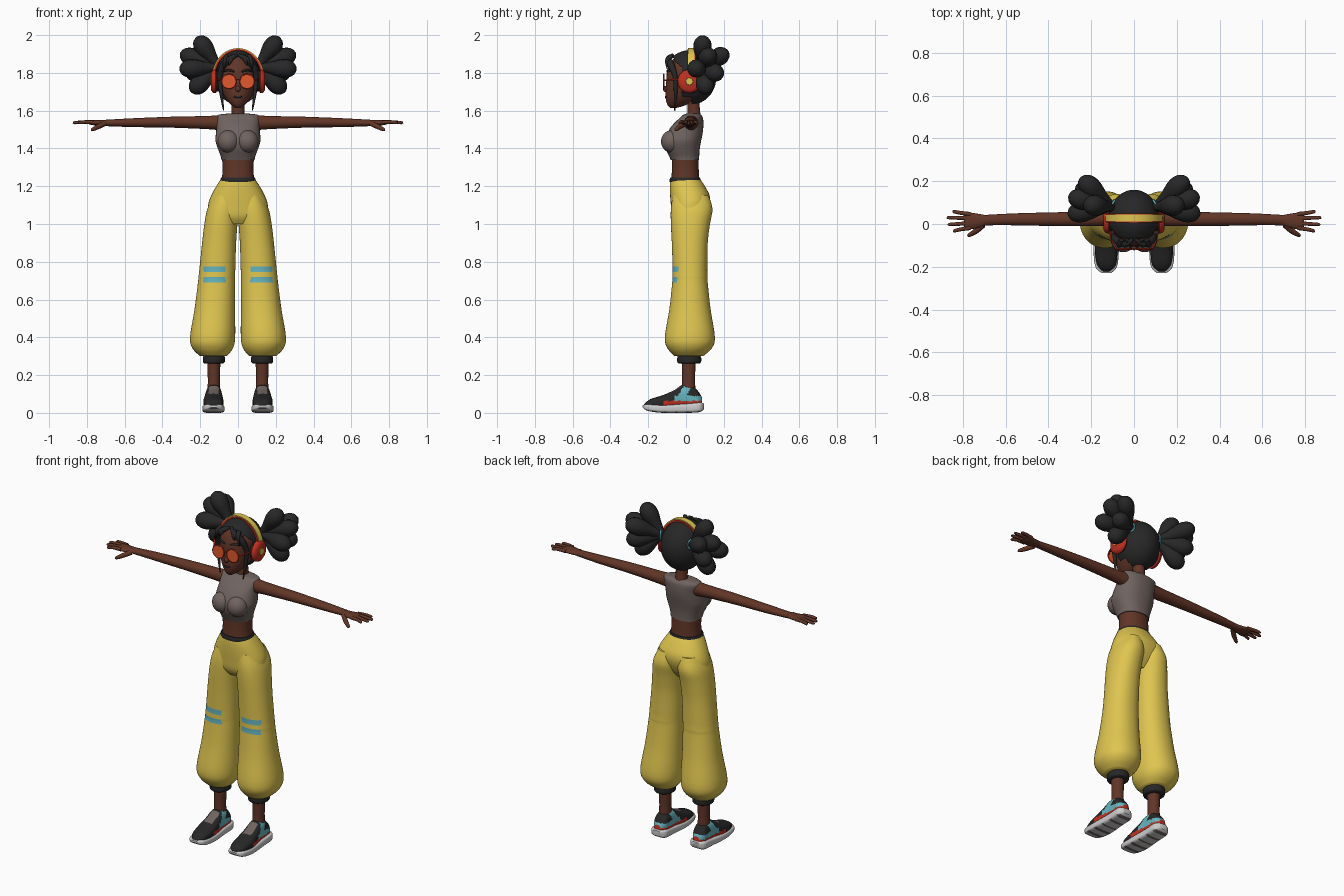
import bpy, bmesh, math
from mathutils import Vector, Matrix

if "Cube" in bpy.data.objects:
    bpy.data.objects.remove(bpy.data.objects["Cube"])


def material(name, r, g, b):
    m = bpy.data.materials.new(name)
    m.use_nodes = True
    m.diffuse_color = (r, g, b, 1)
    bsdf = m.node_tree.nodes["Principled BSDF"]
    bsdf.inputs["Base Color"].default_value = (r, g, b, 1)
    bsdf.inputs["Roughness"].default_value = 0.8
    return m


SKIN = material("brown skin", .12, .036, .02)
BLACK = material("soft black", .02, .02, .021)
YELLOW = material("yellow cloth", .74, .56, .08)
TAUPE = material("taupe cloth", .16, .125, .115)
CYAN = material("cyan", .13, .46, .52)
RED = material("red", .55, .03, .015)
ORANGE = material("orange glass", .75, .1, .025)
WHITE = material("sole white", .6, .6, .6)


def finish(bm, name, mats, mirror=False, rule=None, angle=50):
    """Turn a bmesh into a smooth shaded object, optionally mirrored and multi-coloured."""
    bmesh.ops.recalc_face_normals(bm, faces=bm.faces)
    mats = mats if isinstance(mats, list) else [mats]
    if rule:
        bm.normal_update()
        for f in bm.faces:
            f.material_index = rule(f.calc_center_median(), f.normal)
    me = bpy.data.meshes.new(name)
    bm.to_mesh(me)
    bm.free()
    for m in mats:
        me.materials.append(m)
    me.shade_smooth()
    me.set_sharp_from_angle(angle=math.radians(angle))
    ob = bpy.data.objects.new(name, me)
    bpy.context.collection.objects.link(ob)
    if mirror:
        mod = ob.modifiers.new("both sides", 'MIRROR')
        mod.use_mirror_merge = False
    return ob


def skin(rings):
    """Bridge rings of points and cap the two ends."""
    bm = bmesh.new()
    rows = [[bm.verts.new(p) for p in ring] for ring in rings]
    n = len(rows[0])
    for a, b in zip(rows, rows[1:]):
        for i in range(n):
            j = (i + 1) % n
            bm.faces.new((a[i], a[j], b[j], b[i]))
    bm.faces.new(rows[0])
    bm.faces.new(rows[-1])
    return bm


def spline(keys, steps):
    """Smooth curve through tuples of any size."""
    k = [Vector(p) for p in keys]
    k = [k[0]] + k + [k[-1]]
    out = []
    for a, b, c, d in zip(k, k[1:], k[2:], k[3:]):
        for s in range(steps):
            t = s / steps
            out.append(b + (c - a) * (t / 2) + (a * 2 - b * 5 + c * 4 - d) * (t * t / 2)
                       + (b * 3 - a - c * 3 + d) * (t ** 3 / 2))
    return out + [k[-1]]


def loft(name, keys, mats, axis='z', segs=36, steps=4, power=1, **opts):
    """Rounded sections, each given as (position, low a, high a, low b, high b)."""
    rings = []
    for t, a0, a1, b0, b1 in spline(keys, steps):
        ring = []
        for i in range(segs):
            w = math.tau * i / segs
            c, s = (math.copysign(abs(f(w)) ** power, f(w)) for f in (math.cos, math.sin))
            a = (a0 + a1) / 2 + c * (a1 - a0) / 2
            b = (b0 + b1) / 2 + s * (b1 - b0) / 2
            ring.append({'z': (a, b, t), 'x': (t, a, b), 'y': (a, t, b)}[axis])
        rings.append(ring)
    return finish(skin(rings), name, mats, **opts)


def centred(keys):
    return [(z, -w, w, y0, y1) for z, w, y0, y1 in keys]


def tube(name, keys, mat, segs=14, steps=5, **opts):
    """Round tube through points given as (x, y, z, radius)."""
    pts = spline(keys, steps)
    rings = []
    for i, p in enumerate(pts):
        d = (pts[min(i + 1, len(pts) - 1)] - pts[max(i - 1, 0)]).xyz.normalized()
        ref = Vector((0, 1, 0)) if abs(d.y) < .8 else Vector((1, 0, 0))
        u = d.cross(ref).normalized()
        v = u.cross(d)
        rings.append([p.xyz + (u * math.cos(math.tau * k / segs) + v * math.sin(math.tau * k / segs)) * p.w
                      for k in range(segs)])
    return finish(skin(rings), name, mat, **opts)


def ball(centre, size, u=24, v=16):
    bm = bmesh.new()
    bmesh.ops.create_uvsphere(bm, u_segments=u, v_segments=v, radius=1,
                              matrix=Matrix.Translation(centre) @ Matrix.Diagonal((*size, 1)))
    return bm


def disc(name, centre, axis, profile, mat):
    """Turned shape along an axis, profile given as (offset, radius)."""
    tube(name, [(*(Vector(centre) + Vector(axis) * o), r) for o, r in profile], mat,
         segs=32, steps=1, mirror=True)


def hoop(name, centre, axis, radius, thick, mat):
    turn = Vector(axis).to_track_quat('Z', 'Y')
    rings = []
    for i in range(33):
        w = math.tau * i / 32
        out = Vector((math.cos(w), math.sin(w), 0))
        rings.append([Vector(centre) + turn @ (out * (radius + thick * math.cos(k * math.pi / 4))
                      + Vector((0, 0, thick * math.sin(k * math.pi / 4)))) for k in range(8)])
    finish(skin(rings), name, mat, mirror=True)


# Head, neck and face
loft("head", centred([(1.615, .012, -.085, -.05), (1.63, .035, -.098, 0), (1.66, .062, -.107, .05),
     (1.7, .084, -.108, .09), (1.76, .1, -.104, .12), (1.82, .102, -.098, .13),
     (1.87, .075, -.072, .1), (1.9, .03, -.02, .06)]), SKIN)
tube("neck", [(0, .045, 1.55, .045), (0, .042, 1.59, .034), (0, .035, 1.7, .034)], SKIN)
finish(ball((0, -.108, 1.715), (.014, .015, .016)), "nose", SKIN)
finish(ball((0, -.107, 1.673), (.024, .005, .006)), "lips", BLACK)
tube("eyebrow", [(.02, -.1, 1.806, .004), (.05, -.093, 1.815, .006), (.08, -.07, 1.806, .003)],
     BLACK, mirror=True)

# Round tinted glasses
disc("lens", (.048, -.116, 1.755), (0, -1, 0), [(0, .036), (.004, .036)], ORANGE)
hoop("lens_rim", (.048, -.117, 1.755), (0, 1, 0), .037, .004, RED)
tube("glasses_bridge", [(-.014, -.117, 1.765, .003), (.014, -.117, 1.765, .003)], RED)
tube("glasses_arm", [(.084, -.115, 1.76, .004), (.105, -.07, 1.765, .004), (.115, .02, 1.765, .004)],
     RED, mirror=True)

# Hair cap with an opening for the face
cap = ball((0, .02, 1.775), (.12, .14, .145), 64, 48)
opening = []
for f in cap.faces:
    c = f.calc_center_median()
    if (c.y < -.02 and c.z < 1.885 - 5 * c.x * c.x) or (c.y < .03 and c.z < 1.67):
        opening.append(f)
bmesh.ops.delete(cap, geom=opening, context='FACES')
finish(cap, "hair_cap", BLACK)
tube("hair_fringe", [(.005, -.07, 1.895, .008), (.04, -.093, 1.875, .015), (.078, -.078, 1.84, .018),
     (.096, -.058, 1.78, .013), (.09, -.055, 1.7, .01), (.076, -.06, 1.6, .003)], BLACK, mirror=True)
for x, z in ((.03, 1.84), (.06, 1.82)):
    tube("hair_lock", [(x, -.075, 1.89, .012), (x + .01, -.1, 1.865, .011), (x + .018, -.1, z, .002)],
         BLACK, mirror=True)

# Bunches of hair lobes with ties
root = Vector((.1, .08, 1.83))
for tip in ((.22, .09, 1.99), (.305, .13, 1.905), (.31, .045, 1.82), (.25, .215, 1.91),
            (.25, .11, 1.7), (.27, .18, 1.79)):
    d = Vector(tip) - root
    tube("hair_lobe", [(*(root + d * t), r) for t, r in
         ((0, .018), (.3, .03), (.6, .047), (.8, .046), (.94, .03), (1, .006))], BLACK, mirror=True)
hoop("hair_tie", root + Vector((.008, .008, 0)), (1, .7, .1), .03, .005, CYAN)


# Headphones
def band(name, grow, half, thick, mat):
    rings = []
    for i in range(41):
        w = math.radians(-8 + 196 * i / 40)
        rings.append([(math.cos(w) * (.127 + g), .028 + y, 1.775 + math.sin(w) * (.145 + g))
                      for g, y in ((grow, -half), (grow, half), (grow + thick, half), (grow + thick, -half))])
    finish(skin(rings), name, mat, angle=30)


band("headband", .002, .017, .009, YELLOW)
band("headband_trim", -.004, .021, .01, RED)
disc("ear_cushion", (.1, .018, 1.755), (1, 0, 0), [(0, .05), (.018, .056)], BLACK)
disc("ear_cup", (.115, .018, 1.755), (1, 0, 0), [(0, .058), (.004, .063), (.018, .06), (.028, .045)], RED)
disc("ear_cup_badge", (.142, .018, 1.755), (1, 0, 0), [(0, .02), (.004, .018)], YELLOW)

# Torso
loft("crop_top", centred([(1.338, .088, -.08, .07), (1.36, .092, -.09, .07), (1.4, .107, -.108, .073),
     (1.44, .119, -.113, .08), (1.48, .117, -.1, .088), (1.52, .113, -.075, .092),
     (1.56, .116, -.035, .09), (1.578, .105, -.015, .08), (1.585, .05, .005, .07)]), TAUPE, power=.88)
finish(ball((.05, -.075, 1.437), (.058, .057, .06)), "bust", TAUPE, mirror=True)
loft("waist", centred([(1.2, .09, -.08, .073), (1.28, .082, -.075, .068), (1.36, .085, -.074, .064)]),
     SKIN, power=.9)

# Arms and hands
loft("arm", [(.09, -.01, .064, 1.495, 1.578), (.16, -.01, .06, 1.502, 1.572), (.35, -.01, .055, 1.51, 1.568),
     (.55, -.006, .05, 1.513, 1.56), (.7, -.006, .042, 1.518, 1.552)], SKIN, axis='x', mirror=True)
loft("palm", [(.685, -.004, .04, 1.52, 1.552), (.73, -.018, .048, 1.52, 1.55),
     (.775, -.026, .054, 1.524, 1.55), (.795, -.018, .048, 1.53, 1.546)], SKIN, axis='x', mirror=True)
for y, spread, reach in ((-.018, -.014, .845), (.004, -.006, .867), (.026, .004, .872), (.046, .012, .848)):
    tube("finger", [(.765, y, 1.538, .011), (.81, y + spread / 2, 1.54, .0095),
         (reach - .006, y + spread, 1.536, .008), (reach, y + spread, 1.535, .003)], SKIN, segs=10, mirror=True)
tube("thumb", [(.705, -.004, 1.532, .014), (.74, -.034, 1.515, .013), (.77, -.052, 1.5, .009),
     (.778, -.056, 1.496, .003)], SKIN, segs=10, mirror=True)

# Trousers with knee stripes
loft("trouser_hips", centred([(1.0, .1, -.05, .07), (1.04, .155, -.073, .1), (1.1, .158, -.08, .125),
     (1.15, .142, -.084, .125), (1.2, .115, -.086, .1), (1.235, .092, -.084, .077)]), YELLOW, power=.9)


def knee_stripe(c, n):
    in_stripe = .69 < c.z < .72 or .745 < c.z < .775
    return int(in_stripe and c.y < 0 and .066 < c.x < .182)


loft("trouser_leg", [(1.15, .01, .13, -.07, .12), (1.08, -.002, .162, -.08, .14), (1.0, .003, .178, -.08, .127),
     (.9, .01, .19, -.075, .115), (.775, .014, .203, -.071, .113), (.745, .015, .206, -.071, .113),
     (.72, .016, .209, -.072, .114), (.69, .016, .212, -.073, .115), (.55, .016, .23, -.088, .13),
     (.4, .015, .254, -.112, .153), (.34, .028, .24, -.097, .135), (.3, .06, .2, -.06, .09)],
     [YELLOW, CYAN], segs=72, power=.93, mirror=True, rule=knee_stripe)
loft("waistband", centred([(1.222, .094, -.086, .078), (1.234, .094, -.087, .078), (1.245, .089, -.083, .074)]),
     BLACK, power=.9)
loft("ankle_cuff", [(.262, .078, .178, -.04, .072), (.27, .07, .185, -.046, .08), (.295, .07, .185, -.046, .08),
     (.31, .08, .178, -.04, .07)], BLACK, mirror=True)
loft("ankle", [(.09, .094, .162, -.025, .052), (.18, .096, .16, -.02, .048), (.29, .092, .164, -.024, .052)],
     SKIN, mirror=True)


# Shoes
def shoe_colour(c, n):
    if abs(c.x - .128) < .026 and -.1 < c.y < -.03 and n.z > .3:
        return 3
    if c.z < .064 and c.y > -.12:
        return 2
    strap = abs(c.y + .015 - (c.z - .1) * .6) < .022
    return int((c.z < .09 and c.y > -.06) or strap)


loft("shoe_upper", [(-.222, .115, .145, .035, .045), (-.19, .085, .172, .02, .072), (-.12, .077, .183, .015, .095),
     (-.06, .08, .178, .015, .122), (-.02, .085, .172, .015, .148), (.03, .086, .17, .015, .145),
     (.062, .09, .168, .02, .118), (.086, .108, .15, .03, .08)], [BLACK, CYAN, RED, TAUPE],
     axis='y', segs=56, steps=8, power=.8, mirror=True, rule=shoe_colour)


def tread(c, n):
    return int(n.z < -.7 and math.floor(c.y * 50) % 3 == 0)


loft("shoe_sole", [(-.23, .108, .15, .028, .04), (-.2, .08, .18, .01, .046), (-.12, .071, .189, 0, .044),
     (0, .078, .181, 0, .05), (.07, .08, .179, .004, .056), (.095, .105, .155, .018, .05)],
     [WHITE, TAUPE], axis='y', steps=10, power=.5, mirror=True, rule=tread)
